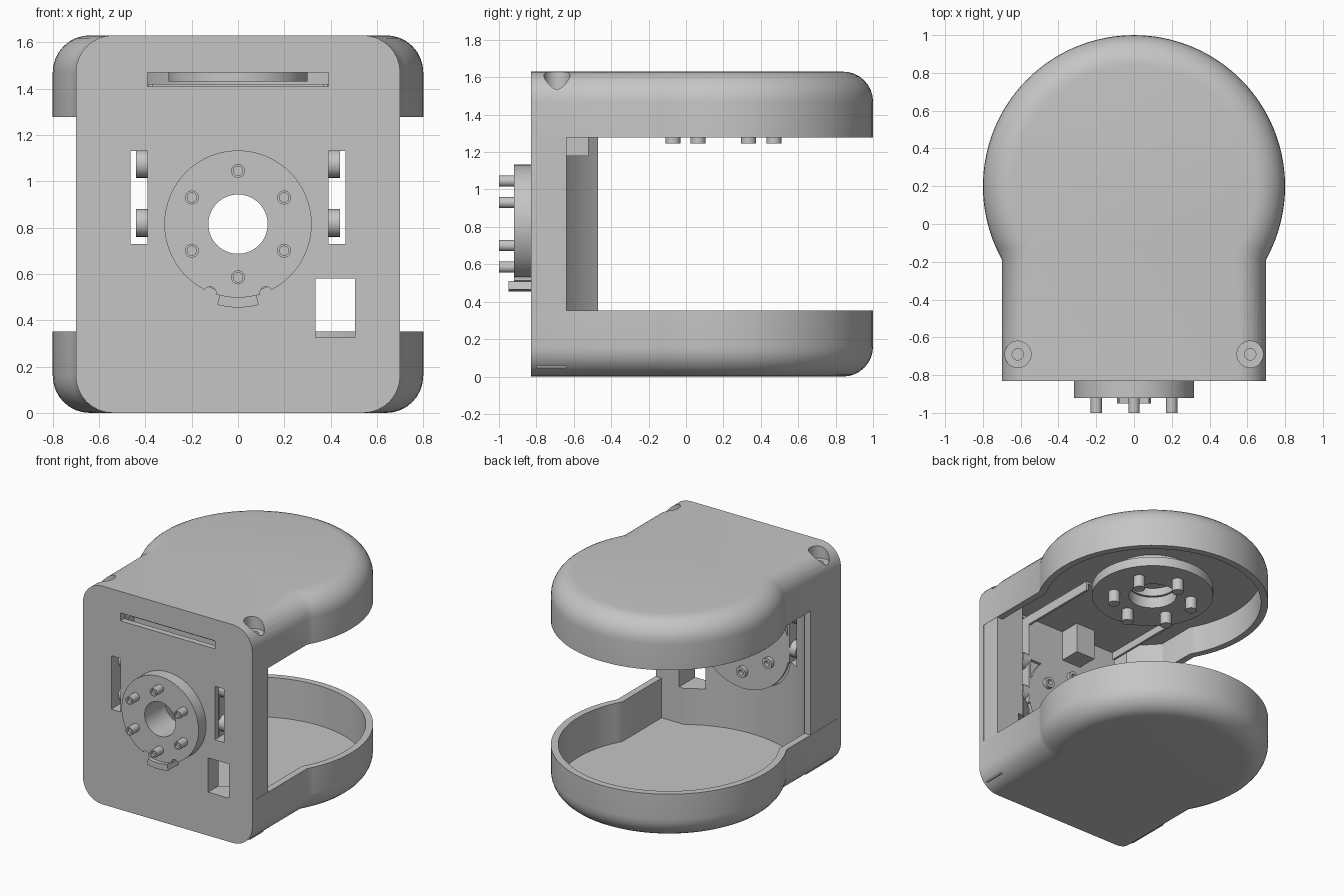
import bpy, bmesh
from math import sin, cos, pi, acos, sqrt

if "Cube" in bpy.data.objects:
    bpy.data.objects.remove(bpy.data.objects["Cube"])

GREY = bpy.data.materials.new("plain grey")
GREY.use_nodes = True
GREY.diffuse_color = (0.56, 0.56, 0.56, 1)
GREY.node_tree.nodes["Principled BSDF"].inputs["Base Color"].default_value = GREY.diffuse_color

H = 1.63        # overall height
FRONT = -0.83   # front face
CENTRE = 0.2    # y of the round end
HORN_Z = 0.815  # height of the front joint
FLOOR = 0.055   # thickness of the bottom shell's floor
ROOF = 0.14     # thickness of the top shell's roof


def finish(name, bm):
    bmesh.ops.recalc_face_normals(bm, faces=bm.faces)
    me = bpy.data.meshes.new(name)
    bm.to_mesh(me)
    bm.free()
    me.materials.append(GREY)
    ob = bpy.data.objects.new(name, me)
    bpy.context.collection.objects.link(ob)
    return ob


def loft(name, loops, wrap=False):
    """Skin closed loops; wrap joins the last loop to the first."""
    bm = bmesh.new()
    rings = [[bm.verts.new(p) for p in loop] for loop in loops]
    n = len(rings[0])
    pairs = list(zip(rings, rings[1:])) + ([(rings[-1], rings[0])] if wrap else [])
    for a, b in pairs:
        for i in range(n):
            j = (i + 1) % n
            bm.faces.new((a[i], a[j], b[j], b[i]))
    if not wrap:
        bm.faces.new(rings[0])
        bm.faces.new(rings[-1])
    return finish(name, bm)


def tube(name, start, axis, r, length, hole=0, n=40):
    """Cylinder or pipe growing from start along +axis."""
    def ring(rad, h):
        out = []
        for i in range(n):
            u, v = rad * cos(2 * pi * i / n), rad * sin(2 * pi * i / n)
            d = {"X": (h, u, v), "Y": (u, h, v), "Z": (u, v, h)}[axis]
            out.append([s + e for s, e in zip(start, d)])
        return out
    if hole:
        return loft(name, [ring(hole, 0), ring(r, 0), ring(r, length), ring(hole, length)], wrap=True)
    return loft(name, [ring(r, 0), ring(r, length)])


def prism(name, pts, z0, z1):
    return loft(name, [[(x, y, z) for x, y in pts] for z in (z0, z1)])


def box(name, x, y, z):
    return prism(name, [(x[0], y[0]), (x[1], y[0]), (x[1], y[1]), (x[0], y[1])], *z)


def cut(target, cutters):
    for c in cutters:
        m = target.modifiers.new("cut", "BOOLEAN")
        m.operation, m.solver, m.object = "DIFFERENCE", "EXACT", c
        bpy.context.view_layer.objects.active = target
        bpy.ops.object.modifier_apply(modifier=m.name)
        bpy.data.objects.remove(c)


# Keyhole shaped shells, hollow towards the middle
def outline(inset, n=64):
    w, r = 0.7 - inset, 0.8 - inset
    a0 = -acos(w / r)
    arc = [a0 + (pi - 2 * a0) * i / n for i in range(n + 1)]
    return ([(w, FRONT + 0.01)] + [(r * cos(a), CENTRE + r * sin(a)) for a in arc]
            + [(-w, FRONT + 0.01)])


def shell(name, flip, floor):
    steps = [pi * i / 16 for i in range(9)]
    profile = [(0.16 * (1 - sin(a)), 0.16 * (1 - cos(a))) for a in steps]
    profile += [(0, 0.352), (0.05, 0.352), (0.05, floor)]
    bm = bmesh.new()
    rings = [[bm.verts.new((x, y, H - z if flip else z)) for x, y in outline(d)]
             for d, z in profile]
    for a, b in zip(rings, rings[1:]):
        for i in range(len(a) - 1):
            bm.faces.new((a[i], a[i + 1], b[i + 1], b[i]))
    bm.faces.new(rings[0])
    bm.faces.new(rings[-1])
    bm.faces.new([r[0] for r in rings] + [r[-1] for r in reversed(rings)])
    return finish(name, bm)


bottom_shell = shell("bottom_shell", False, FLOOR)
top_shell = shell("top_shell", True, ROOF)
for s in (-1, 1):
    cut(top_shell, [tube("recess", (s * 0.615, -0.69, 1.535), "Z", 0.07, 0.2),
                    tube("screw_hole", (s * 0.615, -0.69, 1.51), "Z", 0.03, 0.2)])

# Front plate with rounded corners and its openings
front_plate = box("front_plate", (-0.7, 0.7), (FRONT, -0.785), (0, H))
bm = bmesh.new()
bm.from_mesh(front_plate.data)
edges = [e for e in bm.edges if abs(e.verts[0].co.y - e.verts[1].co.y) > 0.01]
bmesh.ops.bevel(bm, geom=edges, offset=0.16, segments=8, profile=0.5, affect="EDGES")
bm.to_mesh(front_plate.data)
bm.free()


def cable_window():
    return box("cable_window", (0.335, 0.505), (-1, -0.5), (0.325, 0.58))


deep = (-1, -0.5)
cut(front_plate, [
    tube("horn_opening", (0, -1, HORN_Z), "Y", 0.25, 0.5),
    box("left_slot", (0.39, 0.465), deep, (0.73, 1.13)),
    box("right_slot", (-0.465, -0.39), deep, (0.73, 1.13)),
    box("top_slot", (-0.39, 0.39), deep, (1.41, 1.47)),
    cable_window(),
])

# Inner wall: hollowed to a large arc, flat on the left, with a motor pocket
def arc_wall(x0, x1, n=24):
    xs = [x0 + (x1 - x0) * i / n for i in range(n + 1)]
    return [(x, 0.052 - sqrt(0.695 - x * x)) for x in xs]


TOP = H - ROOF
EDGE = 0.468    # half width of the motor pocket
for name, side, z0, z1 in (("upright", 0.698, ROOF, TOP), ("upright_foot", 0.66, FLOOR - 0.01, ROOF)):
    prism("right_" + name, [(-side, -0.8), (-EDGE, -0.8)] + arc_wall(-EDGE, -0.65)
          + [(-side, -0.47)], z0, z1)
    left = box("left_" + name, (EDGE, side), (-0.8, -0.64), (z0, z1))
    cut(left, [cable_window()])
lower_wall = prism("lower_wall", [(-EDGE, -0.8), (EDGE, -0.8)] + arc_wall(EDGE, -EDGE),
                   FLOOR - 0.01, 0.73)
cut(lower_wall, [cable_window(), tube("pocket", (0, -0.9, HORN_Z), "Y", 0.39, 0.5, 0, 64)])

# Front joint: horn, motor core, locating tab and bolts
horn = tube("front_horn", (0, -0.92, HORN_Z), "Y", 0.318, 0.1, 0.128, 64)
cut(horn, [tube("notch", (s * 0.12, -1, 0.52), "Y", 0.025, 0.3) for s in (-1, 1)])
tube("front_motor_core", (0, -0.84, HORN_Z), "Y", 0.3, 0.15, 0.128, 64)
arc = [pi * (-0.5 + 0.08 * (i / 5 - 1)) for i in range(11)]
tab = [(r * cos(a), HORN_Z + r * sin(a)) for r, aa in ((0.36, arc), (0.315, arc[::-1])) for a in aa]
loft("horn_tab", [[(x, y, z) for x, z in tab] for y in (-0.95, -0.82)])
for i in range(6):
    a = pi / 6 + i * pi / 3
    x, z = 0.23 * cos(a), HORN_Z + 0.23 * sin(a)
    tube("front_bolt", (x, -1, z), "Y", 0.03, 0.1, 0.02, 20)
    tube("front_bolt_core", (x, -0.98, z), "Y", 0.022, 0.08, 0, 12)
    tube("rear_screw", (0.25 * cos(a), -0.68, HORN_Z + 0.25 * sin(a)), "Y", 0.04, 0.035, 0.02, 20)

# Motor bracket behind the front plate and under the roof
tube("bracket_disc", (0, -0.7, HORN_Z), "Y", 0.38, 0.025, 0.128, 64)
box("bracket_back", (-0.37, 0.37), (-0.7, -0.675), (1.08, 1.42))
box("bracket_roof", (-0.385, 0.385), (-0.72, -0.05), (1.405, 1.42))
tube("bracket_roof_disc", (0, CENTRE, 1.405), "Z", 0.385, 0.015, 0.165, 64)
for s, side in ((1, "left"), (-1, "right")):
    xs = sorted((s * 0.37, s * 0.388))
    box(side + "_bracket_flange", xs, (-0.77, -0.67), (0.73, 1.42))
    box(side + "_roof_flange", xs, (-0.7, -0.05), (1.35, 1.42))
    for z in (0.82, 1.075):
        tube(side + "_bracket_bolt", (0.385 if s > 0 else -0.44, -0.725, z), "X", 0.06, 0.055, 0, 24)
box("connector_block", (-0.08, 0.08), (-0.7, -0.52), (1.18, 1.41))

# Upper joint hanging from the roof
tube("idler_disc", (0, CENTRE, 1.43), "Z", 0.3, 0.08, 0.165, 64)
tube("top_horn", (0, CENTRE, 1.335), "Z", 0.42, 0.07, 0.165, 64)
for i in range(6):
    a = pi / 6 + i * pi / 3
    tube("top_bolt", (0.27 * cos(a), CENTRE + 0.27 * sin(a), 1.245), "Z", 0.04, 0.1, 0, 24)

# Smooth the curved faces, keep edges crisp
bpy.ops.object.select_all(action="DESELECT")
for ob in bpy.context.collection.objects:
    if ob.type == "MESH":
        ob.select_set(True)
        bpy.context.view_layer.objects.active = ob
bpy.ops.object.shade_smooth_by_angle(angle=0.6)
